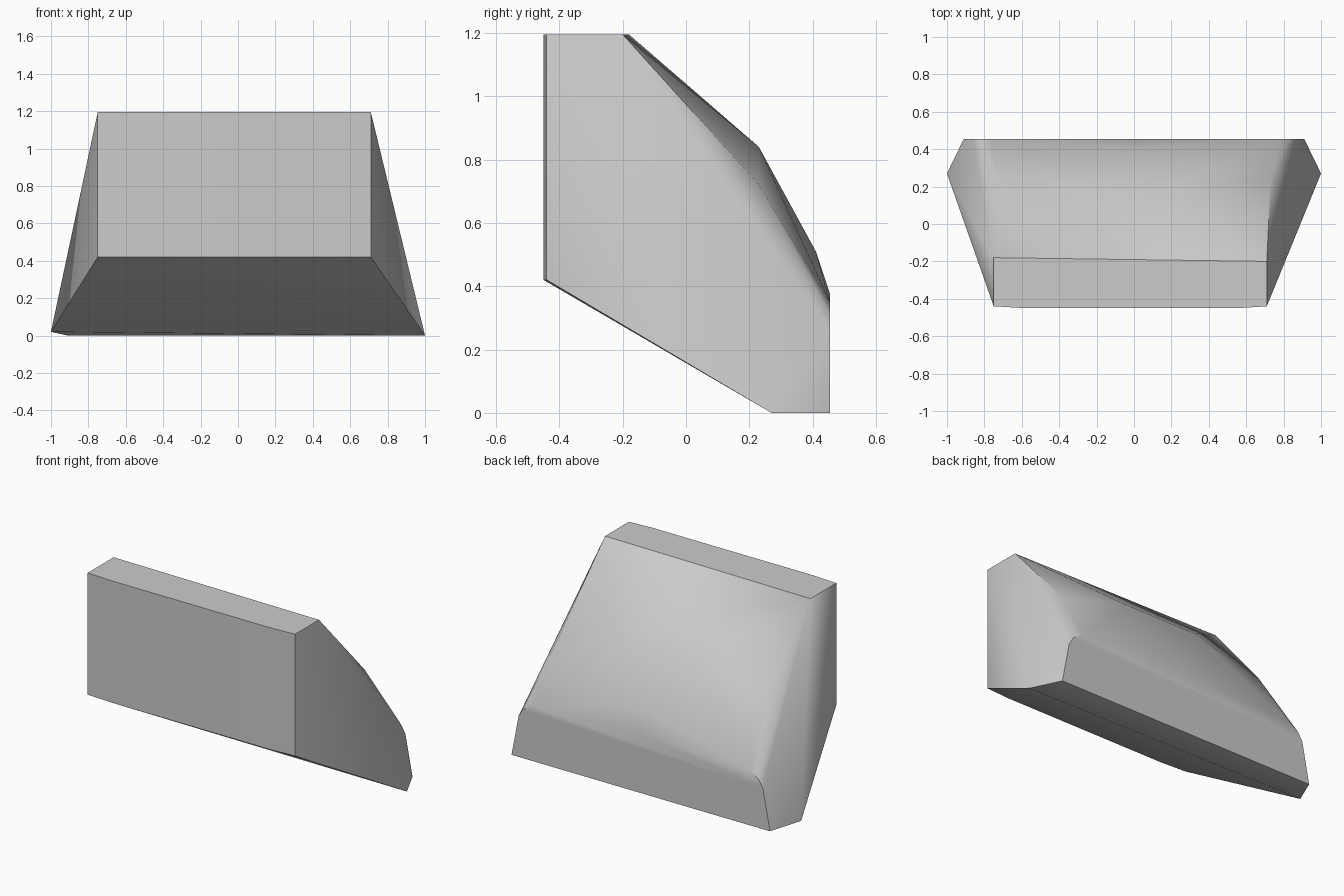
import bpy
import bmesh
import math

# Remove the default cube
cube = bpy.data.objects.get("Cube")
if cube:
    bpy.data.objects.remove(cube, do_unlink=True)

# Plain grey stone
grey = bpy.data.materials.new("stone_grey")
grey.use_nodes = True
colour = (0.6, 0.6, 0.6, 1)
grey.diffuse_color = colour
grey.node_tree.nodes["Principled BSDF"].inputs["Base Color"].default_value = colour

# Slab front and flat top
corners = []
for x, rear in ((-0.75, -0.18), (0.71, -0.2)):
    corners += [(x, -0.44, 0.42), (x, -0.44, 1.195), (x, rear, 1.195)]
for x in (-0.58, 0.55):
    corners += [(x, -0.45, 0.42), (x, -0.45, 1.195)]

# Foot, rounded rear face and rear bulge, mirrored left and right
for side in (-1, 1):
    corners += [(side, 0.27, 0.02 if side < 0 else 0),
                (side * 0.91, 0.455, 0),
                (side * 0.86, 0.455, 0.26),
                (side * 0.83, 0.455, 0.31),
                (side * 0.77, 0.455, 0.35),
                (side * 0.73, 0.23, 0.72),
                (side * 0.25, 0.23, 0.84)]

# Rear ridge
corners += [(0, 0.41, 0.51), (0, 0.455, 0.375)]

# Wrap the corners into one solid block
bm = bmesh.new()
for co in corners:
    bm.verts.new(co)
hull = bmesh.ops.convex_hull(bm, input=bm.verts)
spare = {v for v in hull["geom_interior"] + hull["geom_unused"]
         if isinstance(v, bmesh.types.BMVert)}
bmesh.ops.delete(bm, geom=list(spare), context="VERTS")
bmesh.ops.recalc_face_normals(bm, faces=bm.faces)
mesh = bpy.data.meshes.new("stone_block")
bm.to_mesh(mesh)
bm.free()
mesh.materials.append(grey)
block = bpy.data.objects.new("stone_block", mesh)
bpy.context.collection.objects.link(block)

# Soft rear bulge, crisp slab edges
bpy.ops.object.select_all(action="DESELECT")
block.select_set(True)
bpy.context.view_layer.objects.active = block
bpy.ops.object.shade_smooth_by_angle(angle=math.radians(35))
